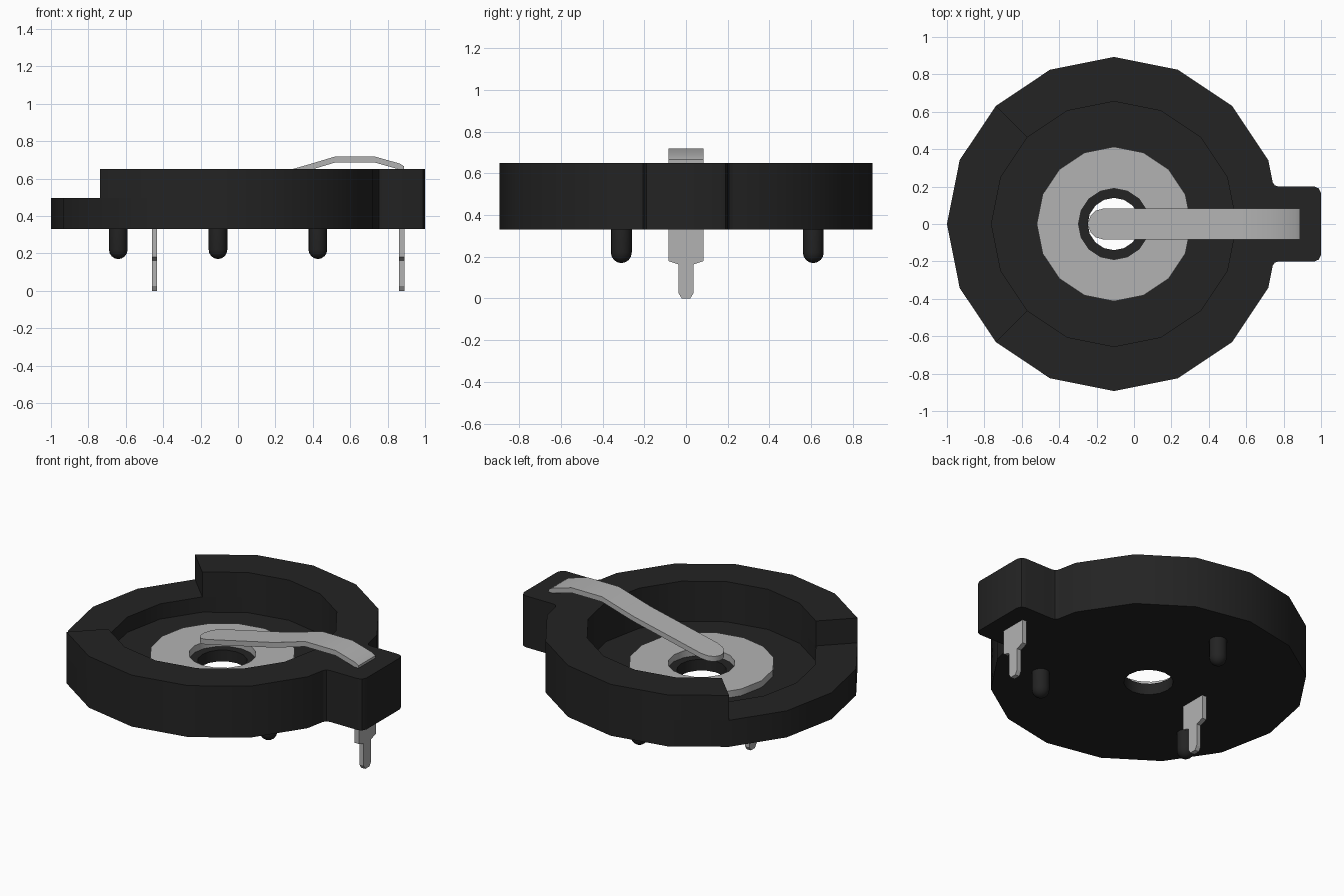
import bpy, bmesh, math
from mathutils import Vector

if "Cube" in bpy.data.objects:
    bpy.data.objects.remove(bpy.data.objects["Cube"], do_unlink=True)

CX = -0.107          # axis of the round holder
BOTTOM, FLOOR, LOW, TOP = 0.33, 0.40, 0.495, 0.65


def material(name, value):
    m = bpy.data.materials.new(name)
    m.use_nodes = True
    col = (value, value, value, 1)
    m.diffuse_color = col
    bsdf = next(n for n in m.node_tree.nodes if n.type == 'BSDF_PRINCIPLED')
    bsdf.inputs["Base Color"].default_value = col
    bsdf.inputs["Roughness"].default_value = 0.6
    return m


BLACK = material("black plastic", 0.017)
METAL = material("grey metal", 0.45)


def finish(bm, name, mat):
    bmesh.ops.recalc_face_normals(bm, faces=bm.faces)
    me = bpy.data.meshes.new(name)
    bm.to_mesh(me)
    bm.free()
    me.materials.append(mat)
    ob = bpy.data.objects.new(name, me)
    bpy.context.collection.objects.link(ob)
    bpy.ops.object.select_all(action='DESELECT')
    ob.select_set(True)
    bpy.context.view_layer.objects.active = ob
    bpy.ops.object.shade_smooth_by_angle(angle=math.radians(30))
    return ob


def lathe(profile, cx, cy, n, closed):
    """Revolve (radius, z) points about a vertical axis."""
    bm = bmesh.new()
    rings = []
    for r, z in profile:
        rings.append([bm.verts.new((cx + r * math.cos(math.tau * i / n),
                                    cy + r * math.sin(math.tau * i / n), z)) for i in range(n)])
    pairs = list(zip(rings, rings[1:]))
    if closed:
        pairs.append((rings[-1], rings[0]))
    else:
        bm.faces.new(rings[0])
        bm.faces.new(rings[-1])
    for a, b in pairs:
        for i in range(n):
            j = (i + 1) % n
            bm.faces.new((a[i], a[j], b[j], b[i]))
    return bm


def plate(outline, offset):
    """Extrude a flat outline of 3D points into a solid."""
    bm = bmesh.new()
    face = bm.faces.new([bm.verts.new(p) for p in outline])
    ext = bmesh.ops.extrude_face_region(bm, geom=[face], use_keep_orig=True)
    bmesh.ops.translate(bm, vec=offset, verts=[v for v in ext["geom"] if isinstance(v, bmesh.types.BMVert)])
    return bm


# Round holder: low ring with a floor, then three quarters of the rim raised
bm = lathe([(0.14, BOTTOM), (0.893, BOTTOM), (0.893, LOW),
            (0.655, LOW), (0.655, FLOOR), (0.14, FLOOR)], CX, 0, 16, True)
bm.normal_update()
rim = []
for f in bm.faces:
    c = f.calc_center_median()
    angle = math.degrees(math.atan2(c.y, c.x - CX))
    if abs(c.z - LOW) < 0.001 and abs(angle) < 135:
        rim.append(f)
ext = bmesh.ops.extrude_face_region(bm, geom=rim)
bmesh.ops.translate(bm, vec=(0, 0, TOP - LOW),
                    verts=[v for v in ext["geom"] if isinstance(v, bmesh.types.BMVert)])
finish(bm, "holder_body", BLACK)

# Terminal block on the side, with small fillets
half = [(0.735, 0.25), (0.742, 0.222), (0.753, 0.206), (0.775, 0.2),
        (0.965, 0.2), (0.988, 0.19), (1.0, 0.165)]
outline = half + [(x, -y) for x, y in reversed(half)] + [(0.78, 0)]
finish(plate([(x, y, BOTTOM) for x, y in outline], (0, 0, TOP - BOTTOM)), "terminal_block", BLACK)

# Ring contact on the floor
finish(lathe([(0.19, FLOOR), (0.413, FLOOR), (0.413, 0.442), (0.19, 0.442)],
             CX, 0, 16, True), "ring_contact", METAL)

# Spring clip: stations of (x, top z, half width), starting with the round tip
W = 0.083
stations = []
for deg in (10, 35, 60, 90):
    a = math.radians(deg)
    x = -0.162 - W * math.cos(a)
    stations.append((x, 0.53 + 0.22 * (x + 0.245), W * math.sin(a)))
stations += [(0.30, 0.653, W), (0.38, 0.676, W), (0.52, 0.718, W),
             (0.73, 0.718, W), (0.865, 0.68, W), (0.888, 0.665, W)]
bm = bmesh.new()
loops = []
for x, z, w in stations:
    loops.append([bm.verts.new(p) for p in
                  ((x, -w, z), (x, w, z), (x, w, z - 0.032), (x, -w, z - 0.032))])
for a, b in zip(loops, loops[1:]):
    for i in range(4):
        j = (i + 1) % 4
        bm.faces.new((a[i], a[j], b[j], b[i]))
bm.faces.new(loops[0])
bm.faces.new(loops[-1])
finish(bm, "spring_clip", METAL)

# Solder pins
half = [(0.085, BOTTOM + 0.005), (0.085, 0.18), (0.036, 0.163), (0.036, 0.025), (0.02, 0.0)]
outline = half + [(-y, z) for y, z in reversed(half)]
for name, x in (("ring_pin", -0.461), ("clip_pin", 0.862)):
    finish(plate([(x, y, z) for y, z in outline], (0.029, 0, 0)), name, METAL)

# Round-ended locating pegs
R = 0.05
profile = [(R, BOTTOM + 0.005)]
for deg in (0, 22, 45, 67, 85):
    a = math.radians(deg)
    profile.append((R * math.cos(a), 0.17 + R - R * math.sin(a)))
for i, (x, y) in enumerate([(CX, 0.61), (-0.64, -0.31), (0.427, -0.31)], 1):
    finish(lathe(profile, x, y, 16, False), f"locating_peg_{i}", BLACK)
